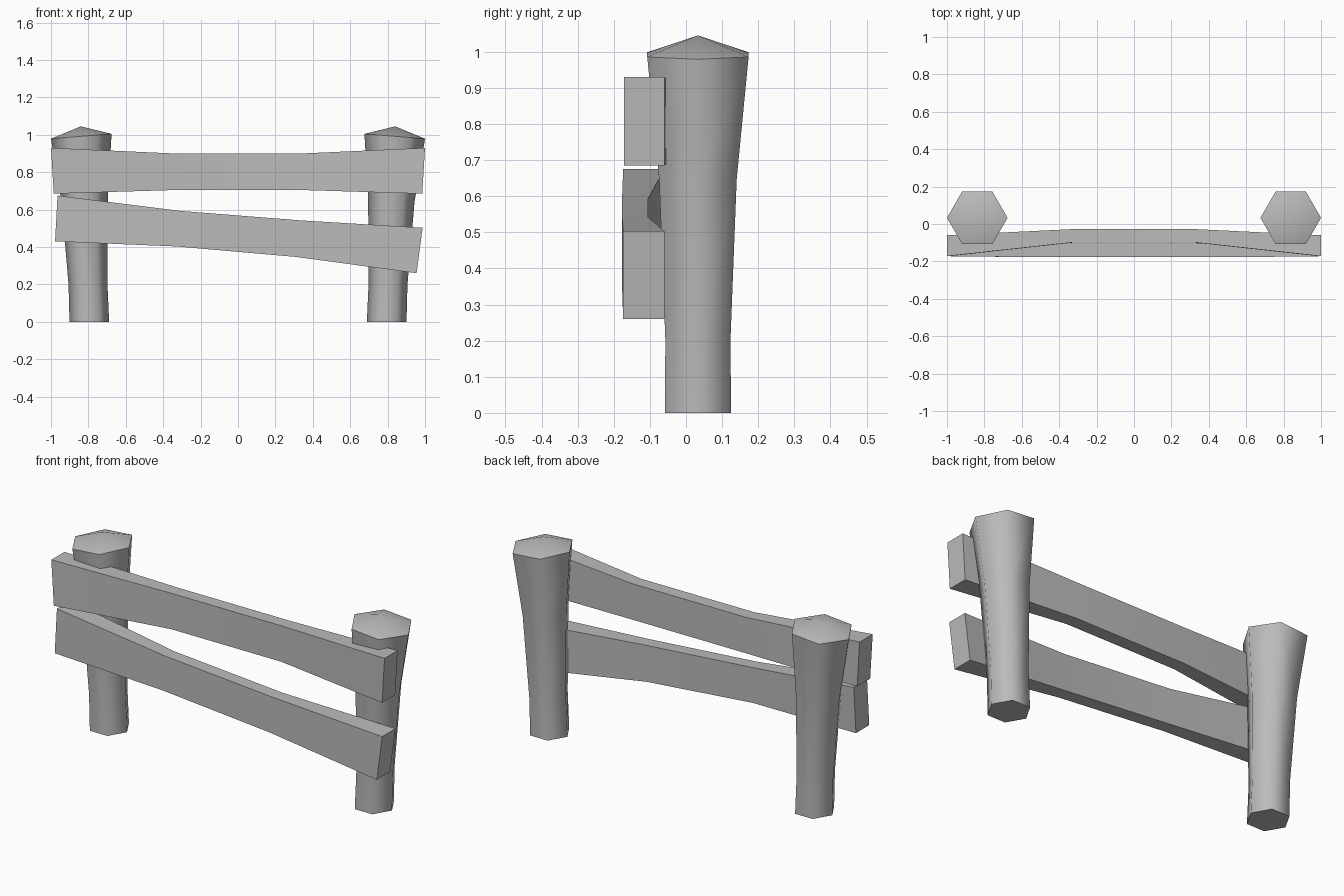
import bpy, bmesh, math
from mathutils import Vector

cube = bpy.data.objects.get("Cube")
if cube:
    bpy.data.objects.remove(cube)

# One plain grey for the whole fence
grey = bpy.data.materials.new("plain grey")
grey.use_nodes = True
colour = (0.5, 0.5, 0.5, 1)
grey.diffuse_color = colour
grey.node_tree.nodes["Principled BSDF"].inputs["Base Color"].default_value = colour


def loft(name, rings, angle, apex=None):
    """Skin a list of point rings, close the ends, optionally with a point."""
    bm = bmesh.new()
    loops = [[bm.verts.new(p) for p in ring] for ring in rings]
    n = len(loops[0])
    for low, high in zip(loops, loops[1:]):
        for i in range(n):
            j = (i + 1) % n
            bm.faces.new((low[i], low[j], high[j], high[i]))
    bm.faces.new(loops[0][::-1])
    if apex:
        tip = bm.verts.new(apex)
        for i in range(n):
            bm.faces.new((loops[-1][i], loops[-1][(i + 1) % n], tip))
    else:
        bm.faces.new(loops[-1])
    bmesh.ops.recalc_face_normals(bm, faces=bm.faces)
    mesh = bpy.data.meshes.new(name)
    bm.to_mesh(mesh)
    bm.free()
    mesh.materials.append(grey)
    obj = bpy.data.objects.new(name, mesh)
    bpy.context.collection.objects.link(obj)
    bpy.ops.object.select_all(action="DESELECT")
    obj.select_set(True)
    bpy.context.view_layer.objects.active = obj
    bpy.ops.object.shade_smooth_by_angle(angle=math.radians(angle))


# Hexagonal posts flaring and leaning outwards: (z, centre x, radius, tilt)
POST = [(0, 0.795, 0.106, 0), (0.2, 0.802, 0.104, 0.02),
        (0.65, 0.82, 0.124, 0.05), (0.992, 0.838, 0.162, 0.08)]


def post(name, side):
    rings = []
    for z, cx, r, tilt in POST:
        ring = []
        for k in range(6):
            a = k * math.pi / 3
            dx = r * math.cos(a)
            ring.append(Vector((side * (cx + dx), 0.033 + r * math.sin(a), z - tilt * dx)))
        rings.append(ring)
    loft(name, rings, 65, (side * 0.84, 0.033, 1.045))


post("left_post", 1)
post("right_post", -1)


# Rails, each station: (top x, top z, bottom x, bottom z, front y, back y)
def rail(name, stations):
    rings = [[(tx, front, tz), (tx, back, tz), (bx, back, bz), (bx, front, bz)]
             for tx, tz, bx, bz, front, back in stations]
    loft(name, rings, 30)


rail("upper_rail", [(-1, 0.93, -0.985, 0.685, -0.172, -0.06),
                    (-0.34, 0.9, -0.33, 0.705, -0.1, -0.028),
                    (0.34, 0.9, 0.33, 0.705, -0.1, -0.028),
                    (1, 0.93, 0.985, 0.685, -0.172, -0.06)])
rail("lower_rail", [(-0.965, 0.675, -0.978, 0.43, -0.174, -0.06),
                    (-0.31, 0.593, -0.33, 0.403, -0.177, -0.105),
                    (0.34, 0.542, 0.31, 0.347, -0.177, -0.105),
                    (0.987, 0.503, 0.955, 0.26, -0.174, -0.06)])
